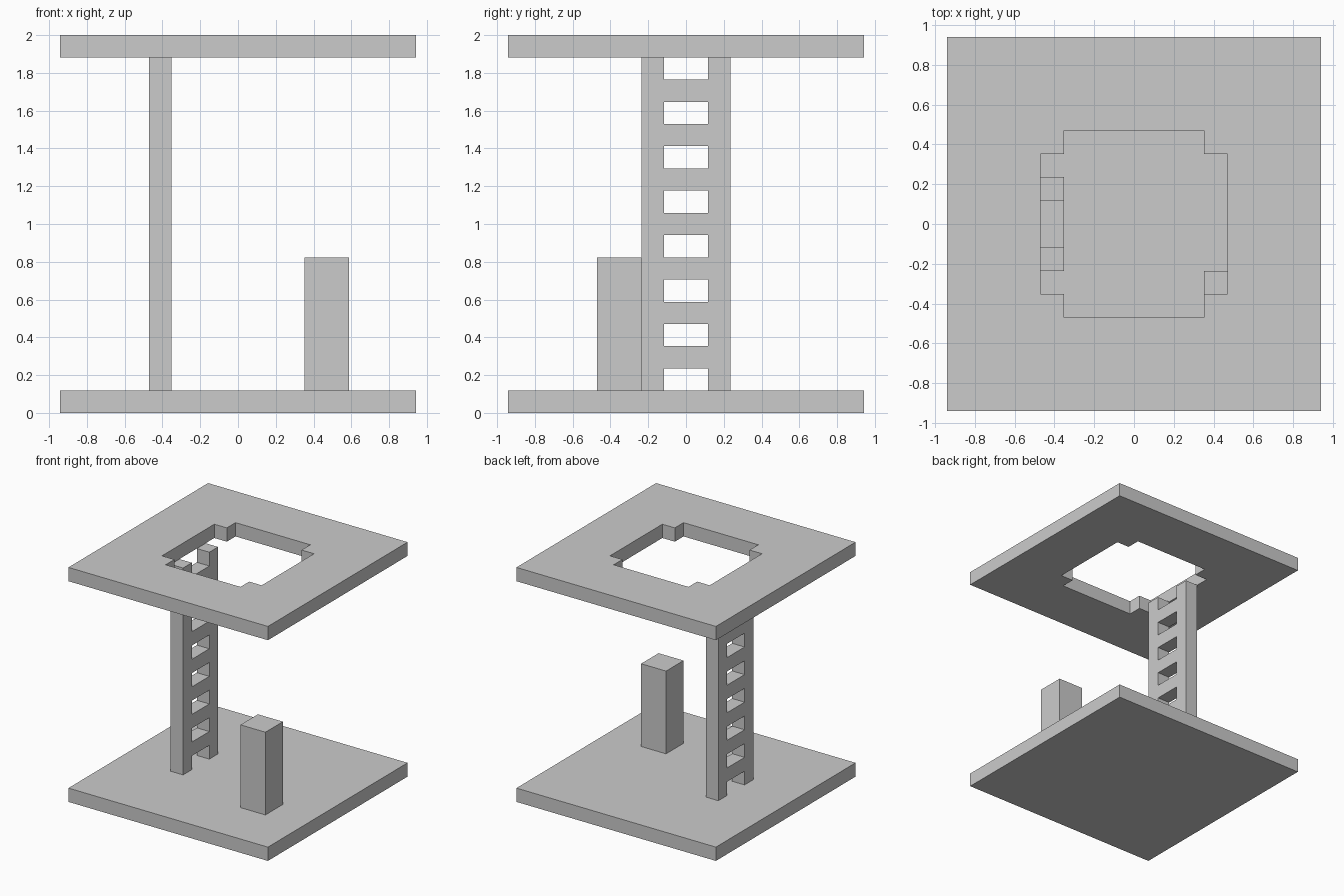
import bpy

cube = bpy.data.objects.get("Cube")
if cube:
    bpy.data.objects.remove(cube, do_unlink=True)

U = 2 / 17          # the whole design sits on a 17-unit-high grid
HALF = 8            # half width of the floors
TOP = 16            # underside of the upper floor

grey = bpy.data.materials.new("plain_grey")
grey.diffuse_color = (0.6, 0.6, 0.6, 1)
grey.use_nodes = True
grey.node_tree.nodes["Principled BSDF"].inputs["Base Color"].default_value = (0.6, 0.6, 0.6, 1)


def box(name, x, y, z):
    """Box spanning the (low, high) ranges x, y, z in grid units."""
    spans = (x, y, z)
    bpy.ops.mesh.primitive_cube_add(size=1)
    ob = bpy.context.object
    ob.name = name
    for v in ob.data.vertices:
        v.co = [U * (lo if c < 0 else hi) for c, (lo, hi) in zip(v.co, spans)]
    ob.data.materials.append(grey)
    return ob


def cut(target, cutters):
    """Subtract the cutters from the target, then discard them."""
    for c in cutters:
        c.hide_render = True
        mod = target.modifiers.new("cut", 'BOOLEAN')
        mod.operation = 'DIFFERENCE'
        mod.solver = 'EXACT'
        mod.object = c
    graph = bpy.context.evaluated_depsgraph_get()
    mesh = bpy.data.meshes.new_from_object(target.evaluated_get(graph))
    target.modifiers.clear()
    target.data = mesh
    for c in cutters:
        bpy.data.objects.remove(c, do_unlink=True)


# Floors
side = (-HALF, HALF)
box("lower_floor", side, side, (0, 1))
upper = box("upper_floor", side, side, (TOP, TOP + 1))

# Square opening with notched corners
through = (TOP - 1, TOP + 2)
cut(upper, [box("opening_wide", (-4, 4), (-3, 3), through),
            box("opening_long", (-3, 3), (-4, 4), through)])

# Ladder: one slab with gaps between the rungs, open at both ends
ladder = box("ladder", (-4, -3), (-2, 2), (1, TOP))
gaps = []
for z in range(1, TOP, 2):
    low = z - 0.5 if z == 1 else z
    high = z + 1.5 if z == TOP - 1 else z + 1
    gaps.append(box("ladder_gap", (-5, -2), (-1, 1), (low, high)))
cut(ladder, gaps)

# Short post beside the ladder
box("post", (3, 5), (-4, -2), (1, 7))
